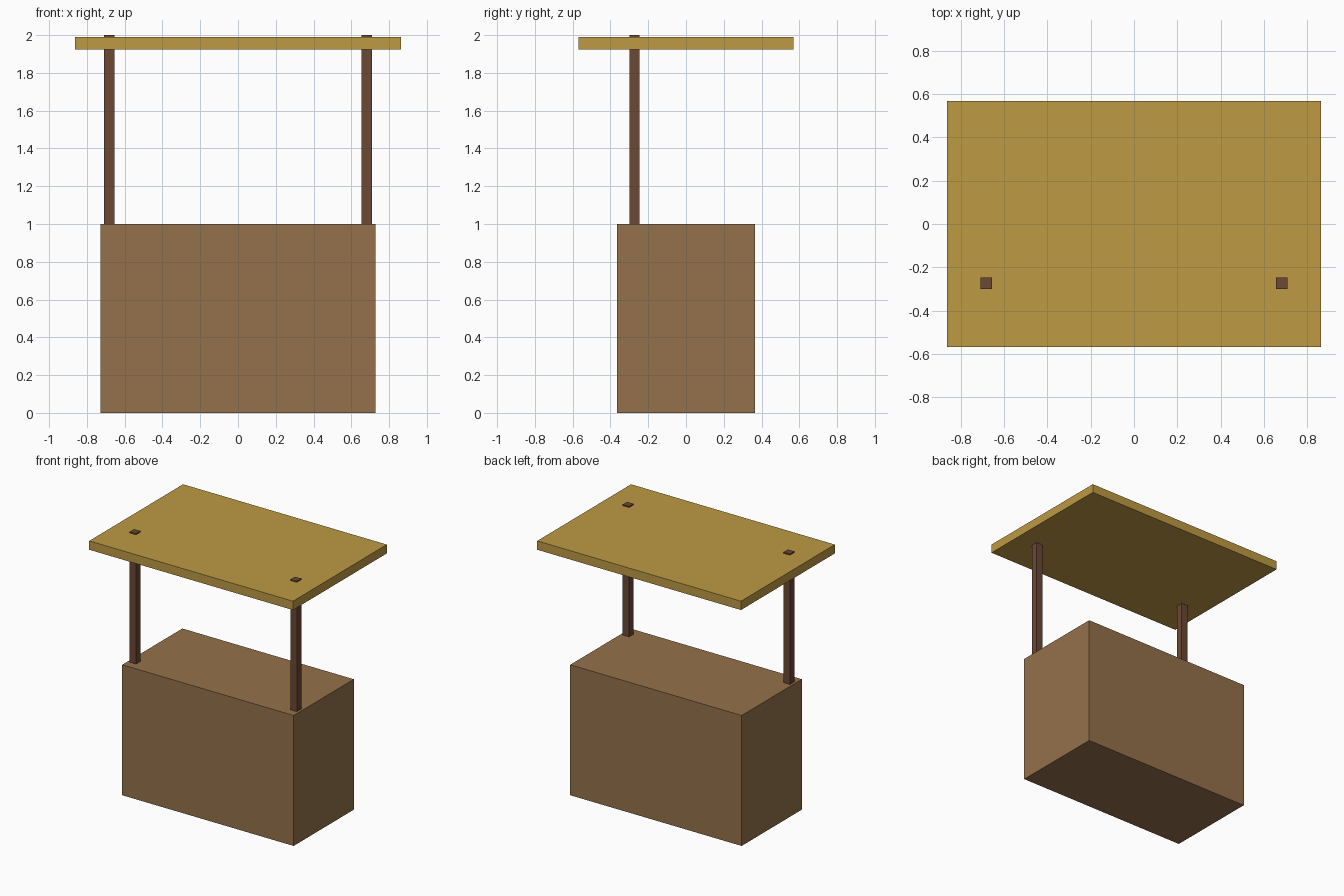
import bpy

if "Cube" in bpy.data.objects:
    bpy.data.objects.remove(bpy.data.objects["Cube"])


def material(name, color):
    m = bpy.data.materials.new(name)
    m.diffuse_color = (*color, 1)
    m.use_nodes = True
    m.node_tree.nodes["Principled BSDF"].inputs["Base Color"].default_value = m.diffuse_color
    return m


def box(name, lo, hi, mat):
    center = [(a + b) / 2 for a, b in zip(lo, hi)]
    bpy.ops.mesh.primitive_cube_add(size=1, location=center)
    ob = bpy.context.object
    ob.name = name
    ob.scale = [b - a for a, b in zip(lo, hi)]
    bpy.ops.object.transform_apply(location=False, rotation=False, scale=True)
    ob.data.materials.append(mat)
    return ob


wood = material("counter_wood", (0.30, 0.165, 0.07))
dark = material("post_wood", (0.145, 0.065, 0.035))
straw = material("roof_yellow", (0.51, 0.32, 0.055))

# Counter block standing on the ground
box("counter", (-0.727, -0.364, 0), (0.727, 0.364, 1.0), wood)

# Two front posts running from the ground through the roof
h = 0.027
for side, x in (("left", -0.682), ("right", 0.682)):
    box(side + "_post", (x - h, -0.273 - h, 0), (x + h, -0.273 + h, 2.0), dark)

# Flat roof board
box("roof", (-0.864, -0.568, 1.923), (0.864, 0.568, 1.991), straw)
